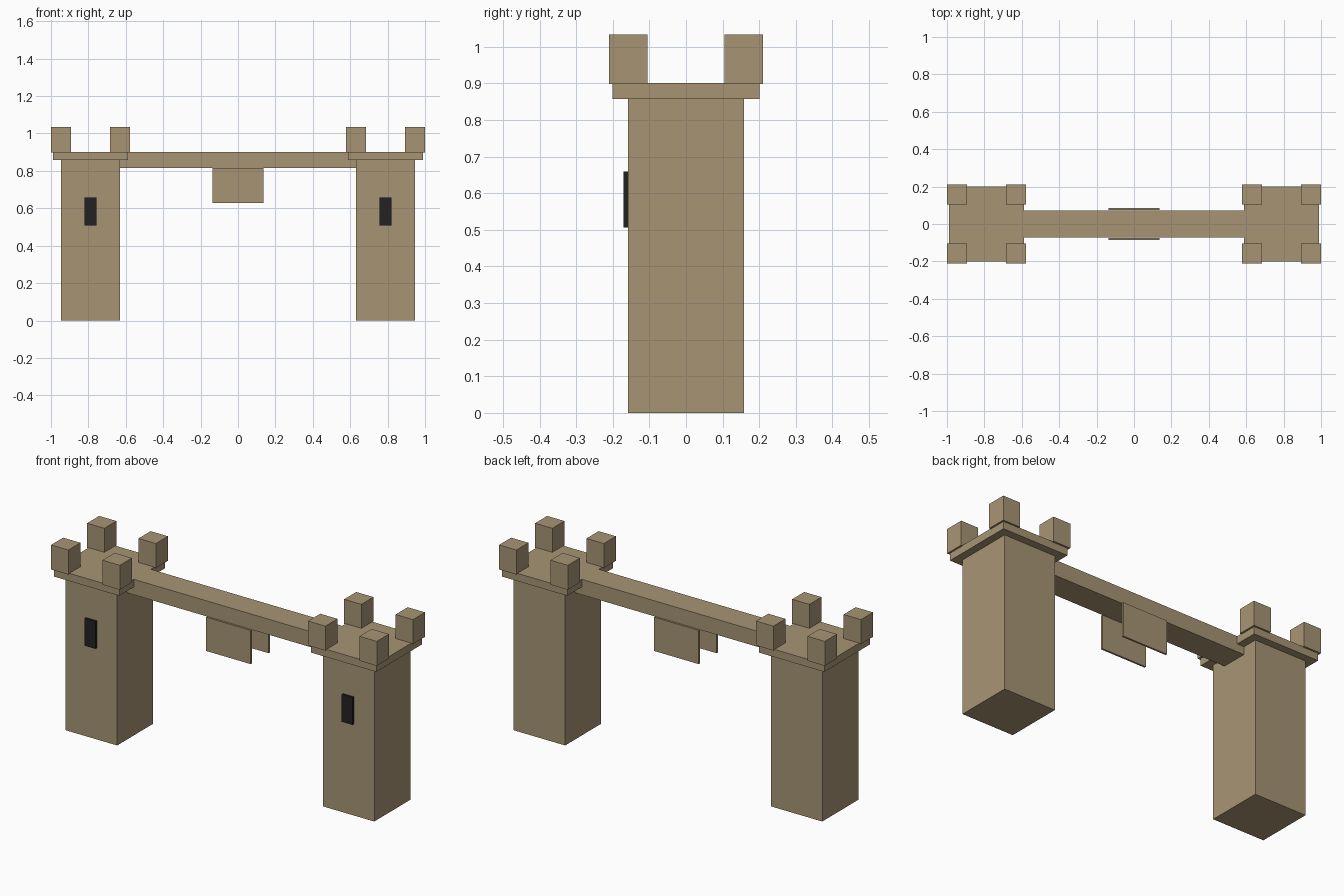
import bpy
import bmesh
from mathutils import Matrix, Vector

default = bpy.data.objects.get("Cube")
if default:
    bpy.data.objects.remove(default, do_unlink=True)


def make_material(name, rgb):
    mat = bpy.data.materials.new(name)
    mat.use_nodes = True
    colour = (*rgb, 1.0)
    mat.diffuse_color = colour
    mat.node_tree.nodes["Principled BSDF"].inputs["Base Color"].default_value = colour
    return mat


def box(name, mat, centre, size):
    """Axis-aligned box with its origin at its centre."""
    bm = bmesh.new()
    bmesh.ops.create_cube(bm, size=1, matrix=Matrix.Diagonal((*size, 1)))
    mesh = bpy.data.meshes.new(name)
    bm.to_mesh(mesh)
    bm.free()
    mesh.materials.append(mat)
    obj = bpy.data.objects.new(name, mesh)
    obj.location = Vector(centre)
    bpy.context.collection.objects.link(obj)
    return obj


stone = make_material("sandstone", (0.39, 0.30, 0.175))
dark = make_material("dark_window", (0.016, 0.016, 0.016))

TOWER_X = 0.789    # tower centre distance from the middle
WIDTH = 0.316      # tower width
TOWER_H = 0.858
CAP_TOP = 0.901
BEAM_BOTTOM = 0.815

# Two matching towers
for side, sx in (("left", 1), ("right", -1)):
    x = sx * TOWER_X
    box(f"{side}_tower", stone, (x, 0, TOWER_H / 2), (WIDTH, WIDTH, TOWER_H))
    box(f"{side}_tower_cap", stone, (x, 0, (TOWER_H + CAP_TOP) / 2),
        (0.402, 0.402, CAP_TOP - TOWER_H))
    # Window slab standing slightly proud of the front wall
    box(f"{side}_window", dark, (x, -0.163, 0.583), (0.066, 0.0145, 0.152))
    # Corner battlements overhanging the cap
    for end, sy in (("front", -1), ("back", 1)):
        for place, dx in (("inner", -sx), ("outer", sx)):
            box(f"{side}_{end}_{place}_battlement", stone,
                (x + dx * WIDTH / 2, sy * WIDTH / 2, 0.966), (0.106, 0.106, 0.136))

# Bridge beam between the towers
inner_x = TOWER_X - WIDTH / 2
box("bridge_beam", stone, (0, 0, (BEAM_BOTTOM + CAP_TOP) / 2),
    (2 * inner_x, 0.147, CAP_TOP - BEAM_BOTTOM))

# Thin panels hanging at the front and back of the beam
for end, sy in (("front", -1), ("back", 1)):
    box(f"{end}_hanging_panel", stone, (0, sy * 0.079, 0.722), (0.274, 0.0105, 0.187))
